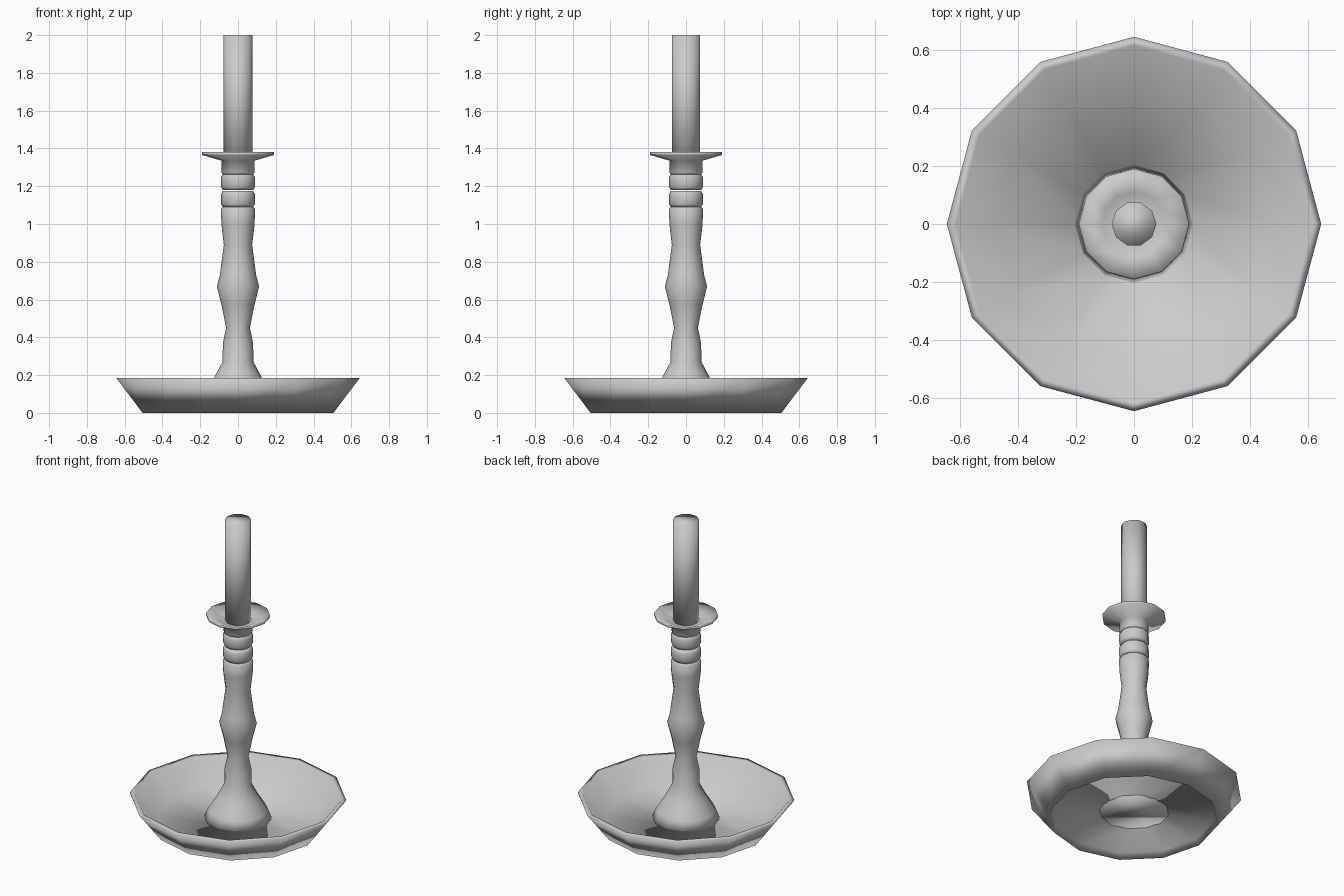
import bpy, bmesh, math

cube = bpy.data.objects.get("Cube")
if cube:
    bpy.data.objects.remove(cube, do_unlink=True)

grey = bpy.data.materials.new("plain grey")
grey.use_nodes = True
colour = (0.6, 0.6, 0.6, 1)
grey.diffuse_color = colour
grey.node_tree.nodes["Principled BSDF"].inputs["Base Color"].default_value = colour


def lathe(name, profile, sides=12, cap=True, loop=False):
    """Turn a (radius, height) profile, listed bottom to top on the outside, around z."""
    bm = bmesh.new()
    rings = []
    for r, z in profile:
        ring = []
        for i in range(sides):
            a = math.tau * i / sides
            ring.append(bm.verts.new((r * math.cos(a), r * math.sin(a), z)))
        rings.append(ring)
    pairs = list(zip(rings, rings[1:]))
    if loop:
        pairs.append((rings[-1], rings[0]))
    for low, high in pairs:
        for i in range(sides):
            j = (i + 1) % sides
            bm.faces.new((low[i], low[j], high[j], high[i]))
    if cap:
        bm.faces.new(rings[0][::-1])
        bm.faces.new(rings[-1])
    bmesh.ops.recalc_face_normals(bm, faces=bm.faces)
    mesh = bpy.data.meshes.new(name)
    bm.to_mesh(mesh)
    bm.free()
    mesh.materials.append(grey)
    mesh.shade_smooth()
    obj = bpy.data.objects.new(name, mesh)
    bpy.context.collection.objects.link(obj)
    return obj


# Wide dish: raised floor, sloping wall and flat rim
lathe("dish", [(0.20, 0.04), (0.487, 0.04), (0.505, 0), (0.645, 0.185),
               (0.615, 0.185), (0.48, 0.05), (0.20, 0.05)], cap=False, loop=True)

# Flared foot and turned stem
lathe("stem", [(0.207, 0.04), (0.178, 0.105), (0.127, 0.185), (0.082, 0.27),
               (0.08, 0.37), (0.063, 0.45), (0.088, 0.575), (0.112, 0.67),
               (0.096, 0.73), (0.075, 0.89), (0.088, 1.0), (0.09, 1.08),
               (0.08, 1.09)])

# Two rounded collars
for n, base in enumerate((1.09, 1.18)):
    lathe(f"collar_{n + 1}", [(0.08, base), (0.089, base + 0.015),
                              (0.089, base + 0.07), (0.08, base + 0.085)])

# Neck flaring into the shallow drip pan
lathe("drip_pan", [(0.08, 1.262), (0.088, 1.272), (0.086, 1.335), (0.19, 1.365),
                   (0.19, 1.38), (0.11, 1.345), (0.07, 1.338)])

# Candle
lathe("candle", [(0.077, 1.30), (0.077, 2.0)], sides=10)
